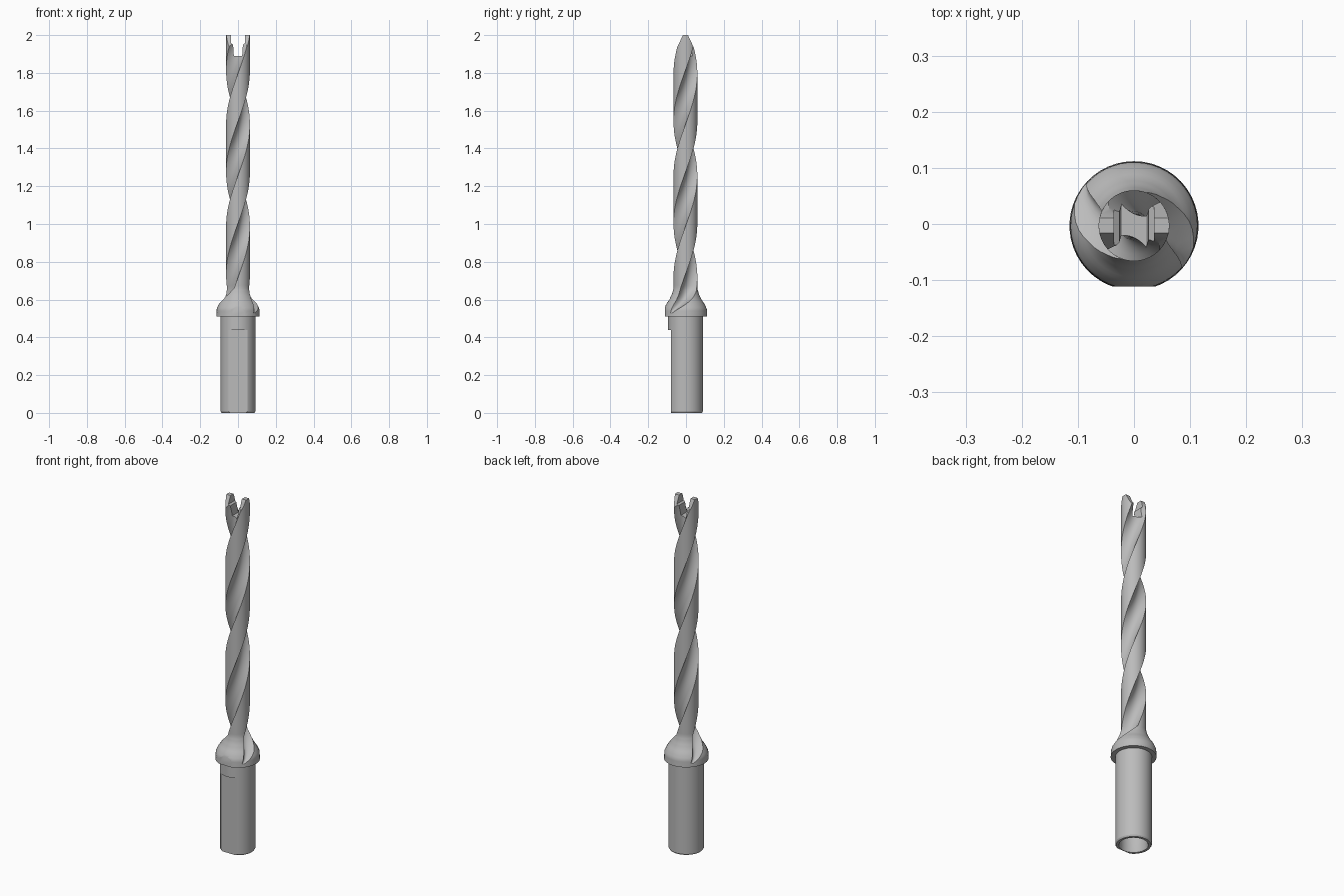
import bpy
import bmesh
from math import sin, cos, pi, tau, radians

if "Cube" in bpy.data.objects:
    bpy.data.objects.remove(bpy.data.objects["Cube"])

AXIS_Y = -0.003      # the flange flat pushes the axis slightly off centre
SHAFT_R = 0.063
PITCH = 1.08

steel = bpy.data.materials.new("steel grey")
steel.use_nodes = True
steel.diffuse_color = (0.5, 0.5, 0.5, 1)
steel.node_tree.nodes["Principled BSDF"].inputs["Base Color"].default_value = (0.5, 0.5, 0.5, 1)


def finish(bm, name):
    bmesh.ops.recalc_face_normals(bm, faces=bm.faces)
    mesh = bpy.data.meshes.new(name)
    bm.to_mesh(mesh)
    bm.free()
    mesh.materials.append(steel)
    obj = bpy.data.objects.new(name, mesh)
    bpy.context.collection.objects.link(obj)
    return obj


def skin(rings, name, close=False):
    """Join rings of points into a tube, capped unless it closes on itself."""
    bm = bmesh.new()
    loops = [[bm.verts.new(p) for p in ring] for ring in rings]
    pairs = list(zip(loops, loops[1:]))
    if close:
        pairs.append((loops[-1], loops[0]))
    for a, b in pairs:
        for i in range(len(a)):
            j = (i + 1) % len(a)
            bm.faces.new((a[i], a[j], b[j], b[i]))
    if not close:
        bm.faces.new(loops[0])
        bm.faces.new(loops[-1])
    return finish(bm, name)


def turned(profile, name, segments=96):
    rings = [[(r * cos(tau * i / segments), AXIS_Y + r * sin(tau * i / segments), z)
              for i in range(segments)] for r, z in profile]
    return skin(rings, name)


def cut(target, rings):
    cutter = skin(rings, "cutter")
    cutter.hide_render = True
    mod = target.modifiers.new("cut", "BOOLEAN")
    mod.operation = "DIFFERENCE"
    mod.solver = "EXACT"
    mod.object = cutter
    bpy.context.view_layer.objects.active = target
    bpy.ops.object.modifier_apply(modifier=mod.name)
    bpy.data.objects.remove(cutter)


def along_y(points, y0, y1):
    return [[(x, y, z) for x, z in points] for y in (y0, y1)]


def along_x(points, x0, x1):
    return [[(x, y, z) for y, z in points] for x in (x0, x1)]


def smooth(obj):
    bpy.ops.object.select_all(action="DESELECT")
    obj.select_set(True)
    bpy.context.view_layer.objects.active = obj
    bpy.ops.object.shade_smooth_by_angle(angle=radians(30))


# Shank with chamfered end, hollow bore and a clamping flat
shank = turned([(0, 0.3), (0.07, 0.26), (0.07, 0.008), (0.074, 0), (0.087, 0),
                (0.092, 0.008), (0.092, 0.52), (0, 0.52)][1:-1], "shank")
cut(shank, along_y([(-0.1, -0.1), (0.1, -0.1), (0.1, 0.44), (-0.1, 0.44)], -0.2, -0.08))
smooth(shank)

# Fluted body: outer radius by height, from flange to slim shaft
OUTLINE = [(0.51, 0.115), (0.55, 0.113), (0.575, 0.102), (0.6, 0.085),
           (0.63, 0.071), (0.66, SHAFT_R), (2.0, SHAFT_R)]


def outer_radius(z):
    for (z0, r0), (z1, r1) in zip(OUTLINE, OUTLINE[1:]):
        if z <= z1:
            return r0 + (r1 - r0) * (z - z0) / (z1 - z0)
    return SHAFT_R


def fluted_ring(z, flute_steps=10, land_steps=22):
    r = outer_radius(z)
    s = min(max((z - 0.53) / 0.13, 0), 1)          # flute run-out into the flange
    half = 0.06 + 0.77 * s
    core = r * cos(half) * (1 - s) + 0.02 * s
    turn = tau * (z - 1.13) / PITCH - 0.35 * (1 - s)
    points = []
    for side in (0, pi):
        a = turn + side
        for i in range(flute_steps):
            t = 2 * i / flute_steps - 1
            u = core + (r * cos(half) - core) * t * t
            v = r * sin(half) * t
            points.append((u * cos(a) - v * sin(a), AXIS_Y + u * sin(a) + v * cos(a), z))
        for i in range(land_steps):
            b = a + half + (pi - 2 * half) * i / land_steps
            points.append((r * cos(b), AXIS_Y + r * sin(b), z))
    return points


heights = [0.51, 0.53] + [0.54 + 0.01 * i for i in range(13)]
heights += [0.66 + 1.34 * i / 90 for i in range(1, 91)]
body = skin([fluted_ring(z) for z in heights], "fluted_body")

# Flat on the flange
cut(body, along_y([(-0.2, 0.4), (0.2, 0.4), (0.2, 0.7), (-0.2, 0.7)], -0.3, -0.111))

# Roof-shaped point, bevelled front and back
for d in (-1, 1):
    roof = [(0.067, 1.885), (0.012, 2.003), (0.012, 2.1), (0.2, 2.1), (0.2, 1.885)]
    cut(body, along_x([(AXIS_Y + d * y, z) for y, z in roof], -0.2, 0.2))

# Stepped insert slot that leaves two prongs
wall = [(0.022, 1.89), (0.026, 1.95), (0.036, 1.957), (0.036, 2.1)]
slot = wall + [(-x, z) for x, z in reversed(wall)]
cut(body, along_y(slot, -0.2, 0.2))
smooth(body)
